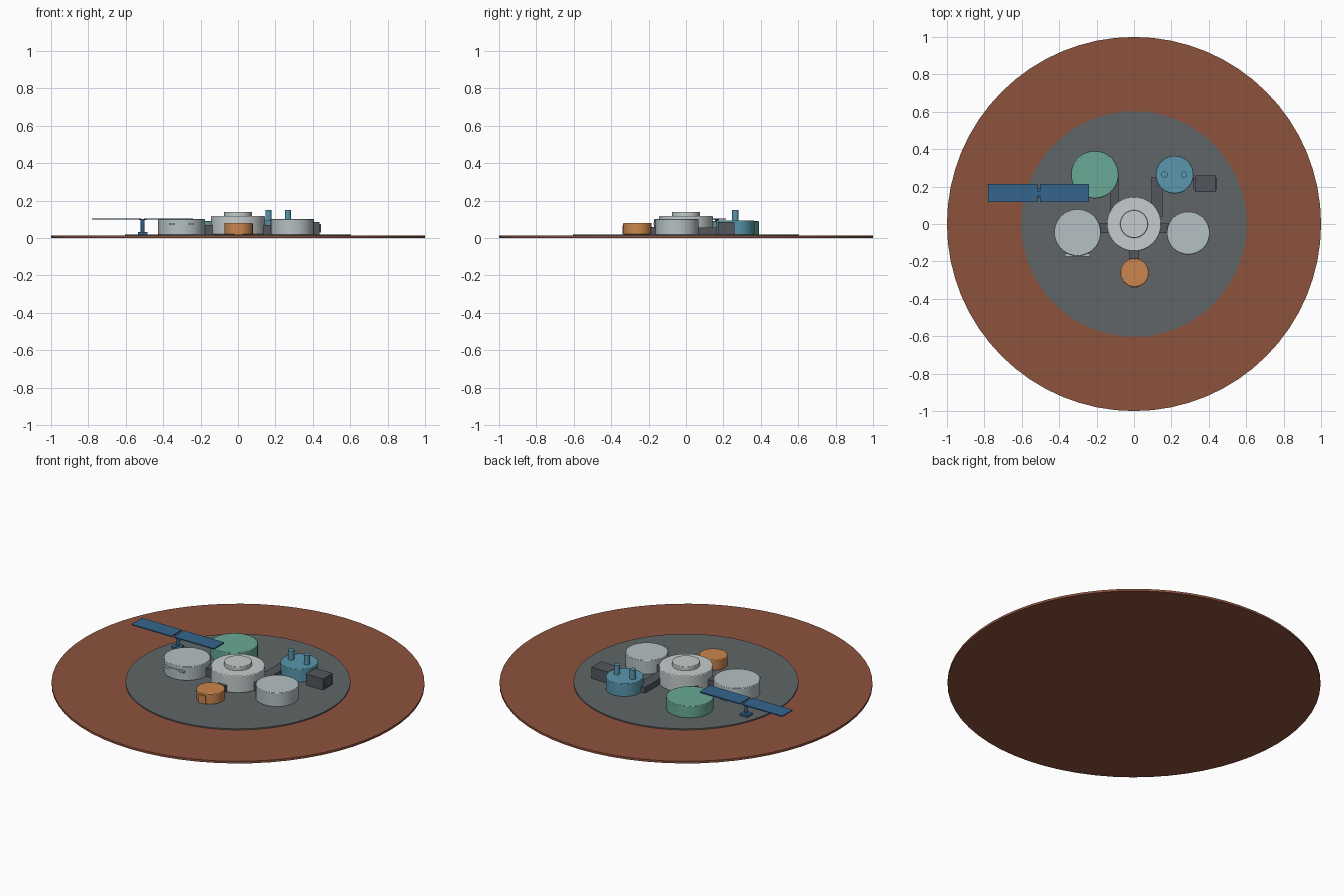
import bpy, math

if "Cube" in bpy.data.objects:
    bpy.data.objects.remove(bpy.data.objects["Cube"])


def material(name, rgb):
    m = bpy.data.materials.new(name)
    m.diffuse_color = (*rgb, 1)
    m.use_nodes = True
    m.node_tree.nodes["Principled BSDF"].inputs["Base Color"].default_value = m.diffuse_color
    return m


RUST = material("rust_soil", (0.27, 0.085, 0.047))
PAD = material("pad_grey", (0.115, 0.13, 0.135))
LIGHT = material("hull_light", (0.56, 0.60, 0.61))
PALE = material("hull_pale", (0.46, 0.53, 0.55))
GREEN = material("greenhouse_green", (0.14, 0.40, 0.31))
BLUE = material("process_blue", (0.10, 0.31, 0.42))
ORANGE = material("airlock_orange", (0.60, 0.24, 0.075))
DARK = material("dark_metal", (0.085, 0.095, 0.11))
SOLAR = material("solar_blue", (0.035, 0.13, 0.27))


def finish(ob, name, mat, bevel):
    ob.name = name
    ob.data.materials.append(mat)
    if bevel:
        b = ob.modifiers.new("edge", "BEVEL")
        b.width, b.segments, b.limit_method = bevel, 2, "ANGLE"
        b.angle_limit = math.radians(40)
    return ob


def drum(name, x, y, r, z0, z1, mat, bevel=0.0, sides=48):
    bpy.ops.mesh.primitive_cylinder_add(
        vertices=sides, radius=r, depth=z1 - z0, location=(x, y, (z0 + z1) / 2))
    bpy.ops.object.shade_smooth_by_angle(angle=math.radians(30))
    return finish(bpy.context.object, name, mat, bevel)


def box(name, xs, ys, zs, mat, bevel=0.0):
    bpy.ops.mesh.primitive_cube_add(
        size=1, location=[sum(a) / 2 for a in (xs, ys, zs)])
    ob = bpy.context.object
    ob.scale = [a[1] - a[0] for a in (xs, ys, zs)]
    bpy.ops.object.transform_apply(location=False, rotation=False, scale=True)
    return finish(ob, name, mat, bevel)


# Ground disc and landing pad
drum("terrain_disc", 0, 0, 1.0, 0, 0.013, RUST, sides=64)
drum("base_pad", 0, 0, 0.603, 0.005, 0.02, PAD, sides=64)

# Central hub with raised cap
drum("central_hub", 0, 0, 0.145, 0.018, 0.117, LIGHT, 0.004)
drum("hub_cap", 0, 0, 0.074, 0.112, 0.14, LIGHT, 0.003)

# Modules around the hub
drum("habitat_module", -0.302, -0.045, 0.125, 0.018, 0.101, PALE, 0.003)
drum("laboratory_module", 0.29, -0.048, 0.115, 0.018, 0.101, PALE, 0.003)
drum("greenhouse_module", -0.21, 0.264, 0.127, 0.018, 0.09, GREEN, 0.003)
drum("process_module", 0.217, 0.264, 0.101, 0.018, 0.095, BLUE, 0.003)
drum("airlock_module", 0.003, -0.26, 0.076, 0.018, 0.08, ORANGE, 0.004)

# Window strip and airlock door
box("habitat_window", (-0.37, -0.235), (-0.173, -0.158), (0.07, 0.081), PALE)
box("airlock_door", (-0.02, 0.024), (-0.34, -0.325), (0.018, 0.068), ORANGE)

# Exhaust stacks
for i, x in enumerate((0.163, 0.267)):
    drum(f"exhaust_stack_{i + 1}", x, 0.264, 0.017, 0.09, 0.15, BLUE, sides=24)

# Radiator unit with raised end plates
box("radiator_unit", (0.325, 0.437), (0.17, 0.26), (0.018, 0.086), DARK)
box("radiator_plate", (0.318, 0.445), (0.185, 0.245), (0.03, 0.075), DARK)

# Connecting corridors
box("corridor_left", (-0.2, -0.12), (-0.047, 0.003), (0.018, 0.07), DARK)
box("corridor_right", (0.12, 0.2), (-0.047, 0.003), (0.018, 0.07), DARK)
box("corridor_front", (-0.025, 0.027), (-0.2, -0.12), (0.018, 0.06), DARK)
box("corridor_greenhouse", (-0.128, -0.083), (0.06, 0.25), (0.018, 0.055), DARK)
box("corridor_process", (0.093, 0.153), (0.04, 0.252), (0.018, 0.055), DARK)

# Solar array on a post
box("solar_foot", (-0.535, -0.485), (0.14, 0.19), (0.018, 0.031), SOLAR)
drum("solar_post", -0.51, 0.165, 0.01, 0.028, 0.1, SOLAR, sides=16)
box("solar_spar", (-0.53, -0.49), (0.153, 0.177), (0.096, 0.101), SOLAR)
for side, xs in (("left", (-0.78, -0.517)), ("right", (-0.503, -0.24))):
    box(f"solar_panel_{side}", xs, (0.117, 0.214), (0.099, 0.105), SOLAR)
